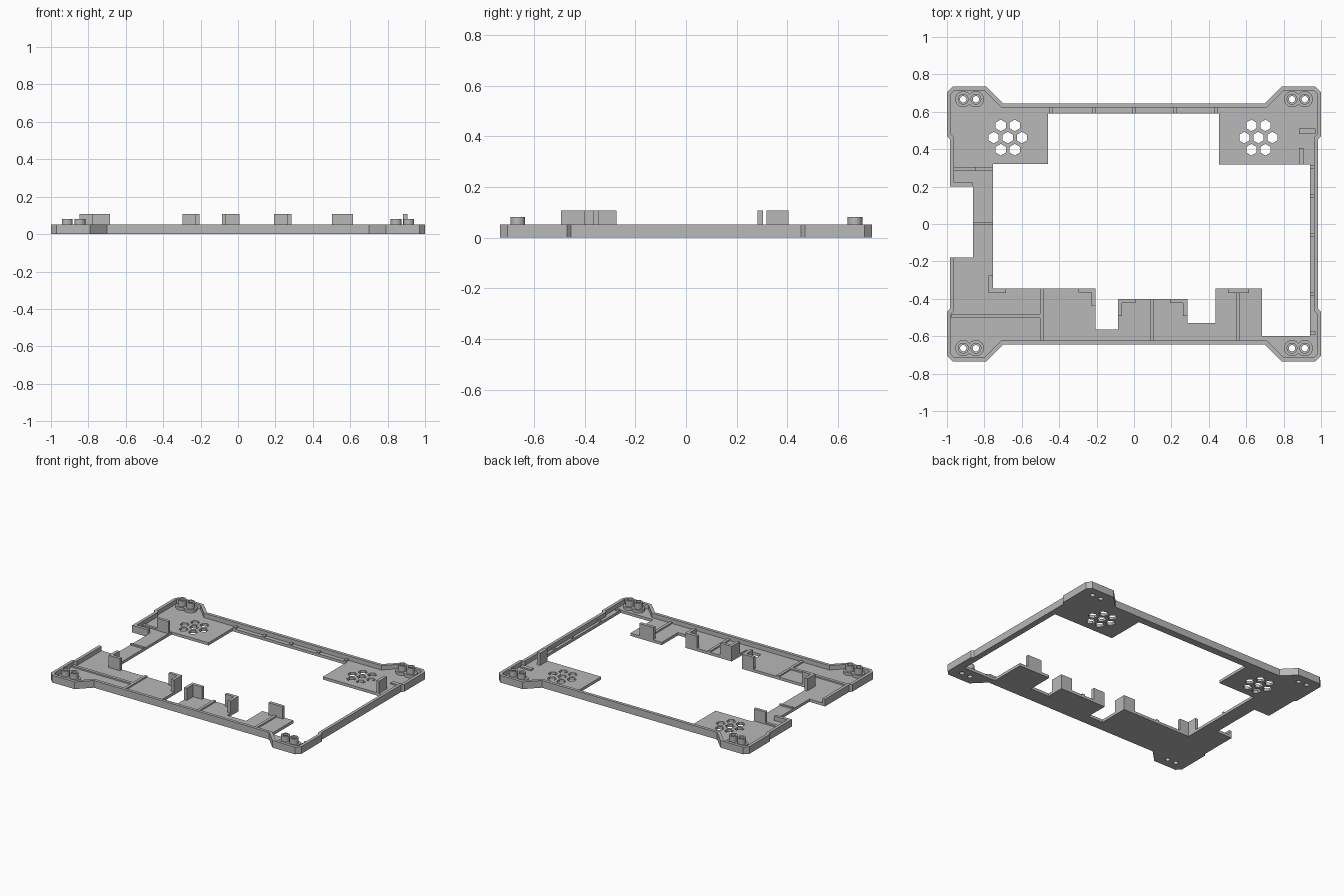
import bpy, bmesh
from math import sin, cos, pi, acos
from mathutils import Vector

if "Cube" in bpy.data.objects:
    bpy.data.objects.remove(bpy.data.objects["Cube"])

grey = bpy.data.materials.new("mid_grey")
grey.use_nodes = True
COLOUR = (0.48, 0.48, 0.48, 1)
grey.diffuse_color = COLOUR
grey.node_tree.nodes["Principled BSDF"].inputs["Base Color"].default_value = COLOUR

FLOOR, RIM, POST, CLIP, RIB = 0.02, 0.052, 0.082, 0.108, 0.03
WALL = 0.022


def plate(name, loops, z0, z1):
    """Extrude an outline, with any further loops as holes, from z0 to z1."""
    curve = bpy.data.curves.new(name, "CURVE")
    curve.dimensions = "2D"
    curve.fill_mode = "BOTH"
    curve.extrude = (z1 - z0) / 2
    for loop in loops:
        s = curve.splines.new("POLY")
        s.points.add(len(loop) - 1)
        for p, (x, y) in zip(s.points, loop):
            p.co = (x, y, 0, 1)
        s.use_cyclic_u = True
        s.use_smooth = False
    temp = bpy.data.objects.new(name + "_temp", curve)
    bpy.context.collection.objects.link(temp)
    bpy.context.view_layer.update()
    dg = bpy.context.evaluated_depsgraph_get()
    mesh = bpy.data.meshes.new_from_object(temp.evaluated_get(dg))
    bpy.data.objects.remove(temp)
    bm = bmesh.new()
    bm.from_mesh(mesh)
    bmesh.ops.translate(bm, verts=bm.verts, vec=(0, 0, (z0 + z1) / 2))
    bmesh.ops.remove_doubles(bm, verts=bm.verts, dist=0.0001)
    bmesh.ops.recalc_face_normals(bm, faces=bm.faces)
    bm.to_mesh(mesh)
    bm.free()
    mesh.shade_flat()
    mesh.name = name
    mesh.materials.clear()
    mesh.materials.append(grey)
    obj = bpy.data.objects.new(name, mesh)
    bpy.context.collection.objects.link(obj)
    return obj


def rect(x0, x1, y0, y1):
    return [(x0, y0), (x1, y0), (x1, y1), (x0, y1)]


def arc(cx, cy, r, a0=0, a1=2 * pi, n=24, closed=True):
    steps = n if closed else n - 1
    return [(cx + r * cos(a0 + (a1 - a0) * i / steps),
             cy + r * sin(a0 + (a1 - a0) * i / steps)) for i in range(n)]


def band(path, width):
    """Close an open path into a wall of even width on its left side."""
    pts = [Vector(p) for p in path]
    inner = []
    for i, p in enumerate(pts):
        dirs = []
        if i > 0:
            dirs.append((p - pts[i - 1]).normalized())
        if i < len(pts) - 1:
            dirs.append((pts[i + 1] - p).normalized())
        norms = [Vector((-d.y, d.x)) for d in dirs]
        m = sum(norms, Vector((0, 0))).normalized()
        inner.append(tuple(p + m * width / m.dot(norms[0])))
    return list(path) + inner[::-1]


# Outer outline: front half from the left-hand notch, then mirrored to the back
corner = [(0.70, 0.645), (0.79, 0.735), (0.97, 0.735),
          (1, 0.705), (1, 0.47), (0.985, 0.455)]
outline = [(-0.985, -0.18)]
outline += [(-x, -y) for x, y in corner[::-1]]
outline += [(x, -y) for x, y in corner]
outline += corner[::-1]
outline += [(-x, y) for x, y in corner]
outline += [(-0.985, 0.20), (-0.86, 0.20)]

# Large opening in the floor
opening = [(-0.755, 0.32), (-0.46, 0.32), (-0.46, 0.592), (0.455, 0.592),
           (0.455, 0.318), (0.942, 0.318), (0.942, -0.60), (0.685, -0.60),
           (0.685, -0.345), (0.435, -0.345), (0.435, -0.53), (0.285, -0.53),
           (0.285, -0.40), (-0.085, -0.40), (-0.085, -0.565), (-0.205, -0.565),
           (-0.205, -0.345), (-0.755, -0.345)]

# Hexagonal vents and screw holes
holes = []
for cx in (-0.675, 0.665):
    for row, count in ((-1, 2), (0, 3), (1, 2)):
        for i in range(count):
            x = cx + (i - (count - 1) / 2) * 0.075
            holes.append(arc(x, 0.462 + row * 0.065, 0.031, pi / 6, pi / 6 + 2 * pi, 6))
HALF, BORE = 0.034, 0.017
bosses = [(sx * 0.879, y) for sx in (-1, 1) for y in (-0.664, 0.667)]
for bx, by in bosses:
    for s in (-1, 1):
        holes.append(arc(bx + s * HALF, by, BORE))

plate("floor", [outline + [(-0.86, -0.18)], opening] + holes, 0, FLOOR)
plate("rim", [band(outline, WALL)], 0, RIM)

# Twin screw bosses with hollow posts
for n, (bx, by) in enumerate(bosses):
    r = 0.043
    a = acos(HALF / r)
    eight = arc(bx + HALF, by, r, a - pi, pi - a, 20, False)
    eight += arc(bx - HALF, by, r, a, 2 * pi - a, 20, False)[1:-1]
    plate(f"boss_base_{n}", [eight] + [arc(bx + s * HALF, by, 0.026) for s in (-1, 1)],
          FLOOR - 0.005, 0.04)
    for s in (-1, 1):
        x = bx + s * HALF
        plate(f"screw_post_{n}_{'left' if s > 0 else 'right'}",
              [arc(x, by, 0.029), arc(x, by, BORE)], FLOOR - 0.005, POST)

# Corner clips: L-shaped brackets, arms run along sx and sy from the corner
T, ARM = 0.022, 0.093
for n, (x, y, sx, sy) in enumerate([(-0.777, -0.368, 1, 1), (-0.205, -0.345, -1, -1),
                                    (-0.085, -0.40, 1, -1), (0.285, -0.40, -1, -1)]):
    shape = [(0, 0), (ARM, 0), (ARM, T), (T, T), (T, ARM), (0, ARM)]
    plate(f"corner_clip_{n}", [[(x + sx * u, y + sy * v) for u, v in shape]], 0.001, CLIP)

# Straight clips
for name, r in (("front_clip", (0.502, 0.615, -0.368, -0.345)),
                ("right_clip", (-0.847, -0.755, 0.283, 0.305)),
                ("left_clip", (0.882, 0.905, 0.318, 0.405))):
    plate(name, [rect(*r)], 0.001, CLIP)

# Low ribs across the floor
ribs = [(-0.503, -0.483, -0.63, -0.345), (0.085, 0.105, -0.63, -0.40),
        (0.545, 0.565, -0.63, -0.368), (-0.975, -0.503, -0.502, -0.48),
        (-0.975, -0.847, 0.285, 0.305), (-0.86, -0.755, -0.003, 0.012),
        (0.882, 0.97, 0.48, 0.51)]
ribs += [(x - 0.009, x + 0.009, 0.592, 0.63) for x in (-0.445, -0.215, 0, 0.22, 0.44)]
ribs += [(0.942, 0.97, y - 0.009, y + 0.009) for y in (0.305, 0.15, -0.06, -0.375, -0.585)]
for n, r in enumerate(ribs):
    plate(f"floor_rib_{n}", [rect(*r)], 0.002, RIB)
